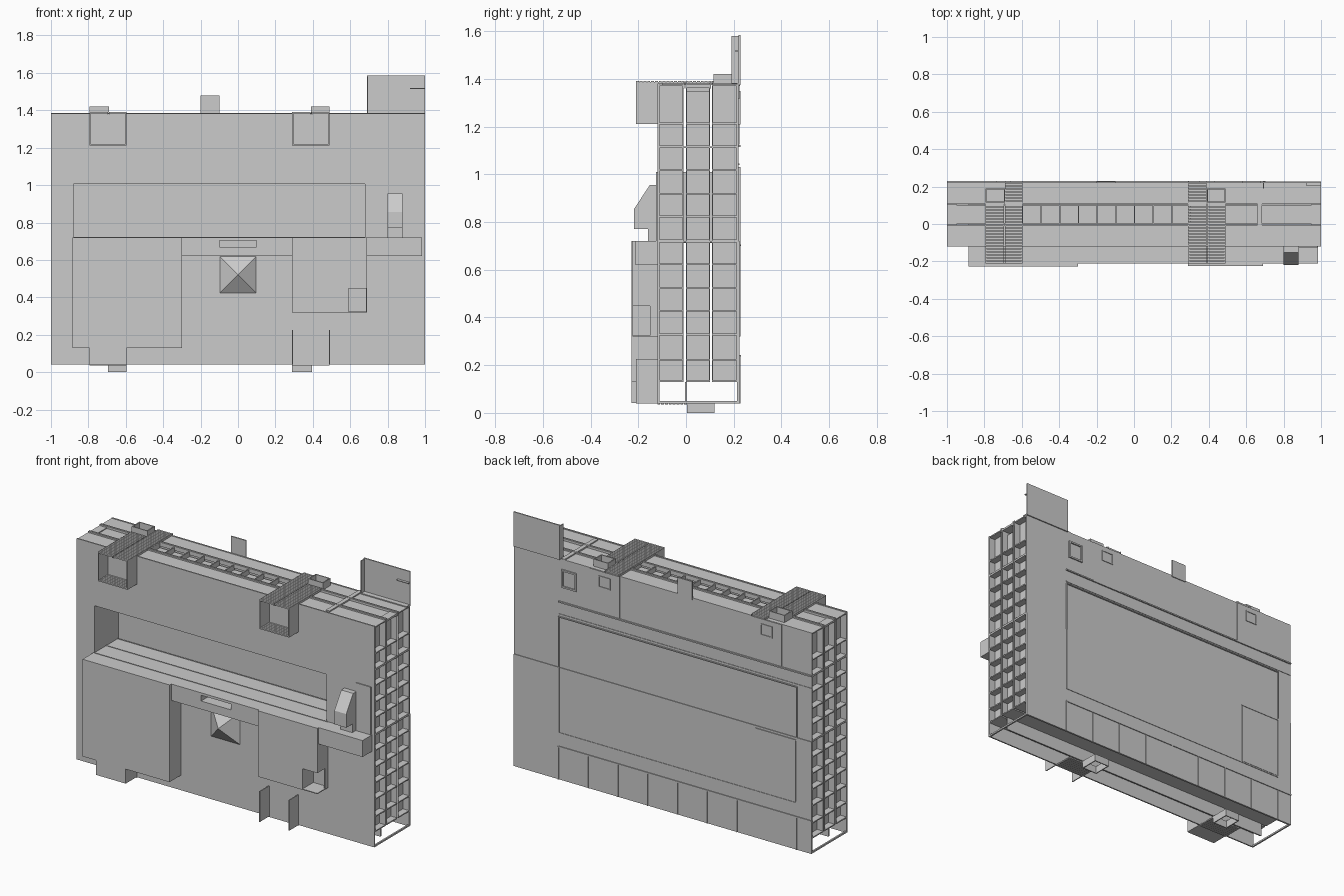
import bpy, bmesh

def mesh_object(name, bm):
    bmesh.ops.recalc_face_normals(bm, faces=bm.faces)
    me = bpy.data.meshes.new(name)
    bm.to_mesh(me)
    bm.free()
    ob = bpy.data.objects.new(name, me)
    bpy.context.collection.objects.link(ob)
    return ob

def boxes(name, items):
    """One object from boxes given as (x0, x1, y0, y1, z0, z1)."""
    bm = bmesh.new()
    for x0, x1, y0, y1, z0, z1 in items:
        vs = bmesh.ops.create_cube(bm, size=1)['verts']
        for v in vs:
            v.co = ((x0 + x1) / 2 + v.co.x * (x1 - x0),
                    (y0 + y1) / 2 + v.co.y * (y1 - y0),
                    (z0 + z1) / 2 + v.co.z * (z1 - z0))
    return mesh_object(name, bm)

def holed(x0, x1, y0, y1, z0, z1, hx0, hx1, hz0, hz1):
    """Four boxes around a rectangular hole running along y."""
    return [(x0, hx0, y0, y1, z0, z1), (hx1, x1, y0, y1, z0, z1),
            (hx0, hx1, y0, y1, z0, hz0), (hx0, hx1, y0, y1, hz1, z1)]

def outline(x0, x1, z0, z1, y0, y1, t=0.006):
    return holed(x0, x1, y0, y1, z0, z1, x0 + t, x1 - t, z0 + t, z1 - t)

HOLE = (-0.88, 0.68, 0.72, 1.005)

# Three parallel wall layers; a long recess passes through the first two
boxes("front_layer", holed(-0.96, 0.96, -0.114, -0.01, 0.13, 1.375, *HOLE))
boxes("middle_layer", holed(-0.96, 0.96, 0.0, 0.1, 0.13, 1.35, *HOLE))
boxes("back_layer", [(-0.96, 0.96, 0.11, 0.216, 0.13, 1.375)])

# Outer skins
boxes("front_skin", holed(-1, 1, -0.12, -0.112, 0.04, 1.382, *HOLE))
boxes("back_skin", [(-1, 1, 0.214, 0.221, 0.04, 1.38),
                    (-1, 1, 0.22, 0.225, 0.04, 0.72)])
boxes("recess_lining", [(-0.88, 0.68, -0.12, 0.108, 0.712, 0.72),
                        (-0.88, 0.68, -0.12, 0.108, 1.005, 1.01),
                        (-0.884, -0.88, -0.12, 0.108, 0.72, 1.005),
                        (0.68, 0.684, -0.12, 0.108, 0.72, 1.005)])

# Open end framing: uprights and shelves on both ends
layers = [(-0.115, -0.01), (0.0, 0.1), (0.11, 0.216)]
levels = [0.13, 0.22, 0.325, 0.425, 0.52, 0.62, 0.72, 0.82, 0.915, 1.015, 1.115, 1.21, 1.37]
for side, (a, b) in {"left": (-1, -0.95), "right": (0.95, 1)}.items():
    frame = []
    for y0, y1 in layers:
        frame += [(a, b, y, y + 0.004, 0.13, 1.375) for y in (y0, y1 - 0.004)]
        frame += [(a, b, y0, y1, z, z + 0.007) for z in levels]
    frame += [(a, b, -0.115, 0.22, z, z + 0.006) for z in (0.715, 1.11)]
    boxes(side + "_end_frame", frame)

# Open foot frame
boxes("foot_frame", [(s - 0.005, s + 0.005, -0.12, 0.22, 0.04, 0.05) for s in (-0.995, 0.995)]
      + [(-0.96, 0.96, -0.004, 0.004, 0.05, 0.13)])

# Top plates with a ladder-like channel
boxes("top_plates", [(-1, -0.6, 0, 0.1, 1.365, 1.372), (0.3, 1, 0, 0.1, 1.365, 1.372),
                     (-1, 1, -0.115, -0.01, 1.37, 1.377), (-1, 1, 0.11, 0.216, 1.37, 1.377),
                     (0.66, 0.685, -0.1, 0.22, 1.375, 1.384)])
boxes("top_rails", [(-1, 1, y, y + 0.006, 1.36, 1.385) for y in (-0.012, -0.002, 0.098, 0.108)])
boxes("channel_rungs", [(-0.6 + 0.1 * i, -0.594 + 0.1 * i, 0, 0.1, 1.34, 1.38) for i in range(10)])

# Slatted covers over the upper chutes
slats = []
for x0, x1, end in ((-0.795, -0.695, 0.11), (-0.69, -0.595, 0.228),
                    (0.29, 0.388, 0.228), (0.393, 0.49, 0.11)):
    n = int((end + 0.21) / 0.016)
    slats += [(x0, x1, -0.21 + 0.016 * i, -0.198 + 0.016 * i, 1.382, 1.391) for i in range(n)]
    slats += [(x, x + 0.004, -0.21, end, 1.378, 1.388) for x in (x0, x1 - 0.004)]
boxes("slatted_covers", slats)

# Upper chutes, open at the front
for name, x0, x1 in (("left", -0.795, -0.595), ("right", 0.29, 0.49)):
    boxes(name + "_upper_chute",
          [(x, x + 0.006, -0.21, -0.12, 1.212, 1.384) for x in (x0, x1 - 0.006)]
          + [(x0, x1, -0.21 + 0.016 * i, -0.198 + 0.016 * i, 1.212, 1.22) for i in range(6)])

# Collars standing on the top and hanging under the bottom
def collar(name, x0, x1, y0, y1, z0, z1, t=0.006):
    boxes(name, [(x0, x0 + t, y0, y1, z0, z1), (x1 - t, x1, y0, y1, z0, z1),
                 (x0, x1, y0, y0 + t, z0, z1), (x0, x1, y1 - t, y1, z0, z1)])
collar("left_top_collar", -0.795, -0.69, 0.115, 0.19, 1.37, 1.42)
collar("right_top_collar", 0.39, 0.49, 0.115, 0.19, 1.37, 1.42)
collar("left_bottom_collar", -0.695, -0.595, 0.005, 0.12, 0, 0.045)
collar("right_bottom_collar", 0.29, 0.395, 0.005, 0.12, 0, 0.045)

# Lower chutes
boxes("left_lower_chute", [(-0.795, -0.595, -0.228, -0.12, 0.042, 0.14)])
boxes("right_lower_chute", [(x, x + 0.006, -0.21, -0.12, 0.04, 0.225) for x in (0.288, 0.486)])
boxes("bottom_slats", [(x0, x0 + 0.2, -0.12 + 0.016 * i, -0.108 + 0.016 * i, 0.036, 0.044)
                       for x0 in (-0.795, 0.29) for i in range(8)])

# Front consoles and ledges
boxes("left_console", [(-0.885, -0.3, -0.228, -0.12, 0.13, 0.72)])
boxes("right_console", [(0.29, 0.59, -0.224, -0.12, 0.32, 0.72),
                        (0.59, 0.69, -0.224, -0.12, 0.448, 0.72),
                        (0.684, 0.69, -0.15, -0.12, 0.32, 0.45),
                        (0.59, 0.69, -0.224, -0.12, 0.32, 0.325)])
boxes("middle_ledge", holed(-0.3, 0.29, -0.212, -0.14, 0.62, 0.72, -0.1, 0.1, 0.67, 0.705)
      + [(-0.3, 0.29, -0.145, -0.12, 0.62, 0.72)])
boxes("right_ledge", [(0.69, 0.985, -0.212, -0.12, 0.62, 0.72)])
boxes("sill_lines", [(-0.88, 0.69, y, y + 0.003, 0.72, 0.723) for y in (-0.125, -0.01, 0.1)])

# Pyramid on the front
bm = bmesh.new()
base = [bm.verts.new((x, -0.118, z)) for x, z in ((-0.1, 0.42), (0.1, 0.42), (0.1, 0.62), (-0.1, 0.62))]
tip = bm.verts.new((0, -0.19, 0.52))
bm.faces.new(base)
for i in range(4):
    bm.faces.new((base[i], base[(i + 1) % 4], tip))
mesh_object("front_pyramid", bm)

# Sloped hopper, extruded from its side profile
bm = bmesh.new()
prof = [(-0.118, 0.955), (-0.152, 0.955), (-0.218, 0.855), (-0.218, 0.772), (-0.118, 0.772)]
face = bm.faces.new([bm.verts.new((0.8, y, z)) for y, z in prof])
ext = bmesh.ops.extrude_face_region(bm, geom=[face])['geom']
bmesh.ops.translate(bm, vec=(0.08, 0, 0), verts=[v for v in ext if isinstance(v, bmesh.types.BMVert)])
mesh_object("sloped_hopper", bm)
boxes("hopper_neck", [(0.8, 0.88, -0.16, -0.12, 0.72, 0.775)])
boxes("hopper_side_plate", [(0.88, 0.98, -0.126, -0.12, 0.72, 1.01)])

# Upright plates above the top
boxes("tall_corner_plate", [(0.69, 1, 0.22, 0.228, 1.375, 1.585), (0.69, 0.696, 0.19, 0.222, 1.38, 1.58),
                            (0.92, 1, 0.205, 0.222, 1.515, 1.52), (0.69, 1, 0.19, 0.222, 1.378, 1.384)])
boxes("small_top_plate", [(-0.2, -0.1, 0.218, 0.226, 1.37, 1.48)])

# Back details: framed panel, door, lower tiles, bands and hatches
boxes("back_panel_frame", outline(-0.905, 0.7, 0.32, 1.03, 0.22, 0.228))
boxes("back_door", [(-0.895, -0.63, 0.22, 0.227, 0.33, 0.7)])
boxes("back_door_top", [(-0.9, -0.625, 0.22, 0.23, 0.7, 0.707)])
boxes("back_tiles", [(-1, 0.7, 0.22, 0.23, 0.235, 0.243)]
      + [(0.697 - 0.2 * i, 0.703 - 0.2 * i, 0.22, 0.229, 0.04, 0.24) for i in range(9)])
boxes("back_bands", [(-1, 0.7, 0.22, 0.229, 1.115, 1.123), (-1, 0.7, 0.22, 0.224, 1.04, 1.045)])
for name, x0, x1 in (("left", -0.8, -0.595), ("right", 0.29, 0.49)):
    c = (x0 + x1) / 2
    boxes(name + "_back_plate", [(x0, x1, 0.22, 0.225, 1.125, 1.378)]
          + outline(c - 0.04, c + 0.04, 1.28, 1.35, 0.224, 0.229))
boxes("back_hatch_frame", outline(0.58, 0.68, 1.21, 1.32, 0.22, 0.229, 0.01))
